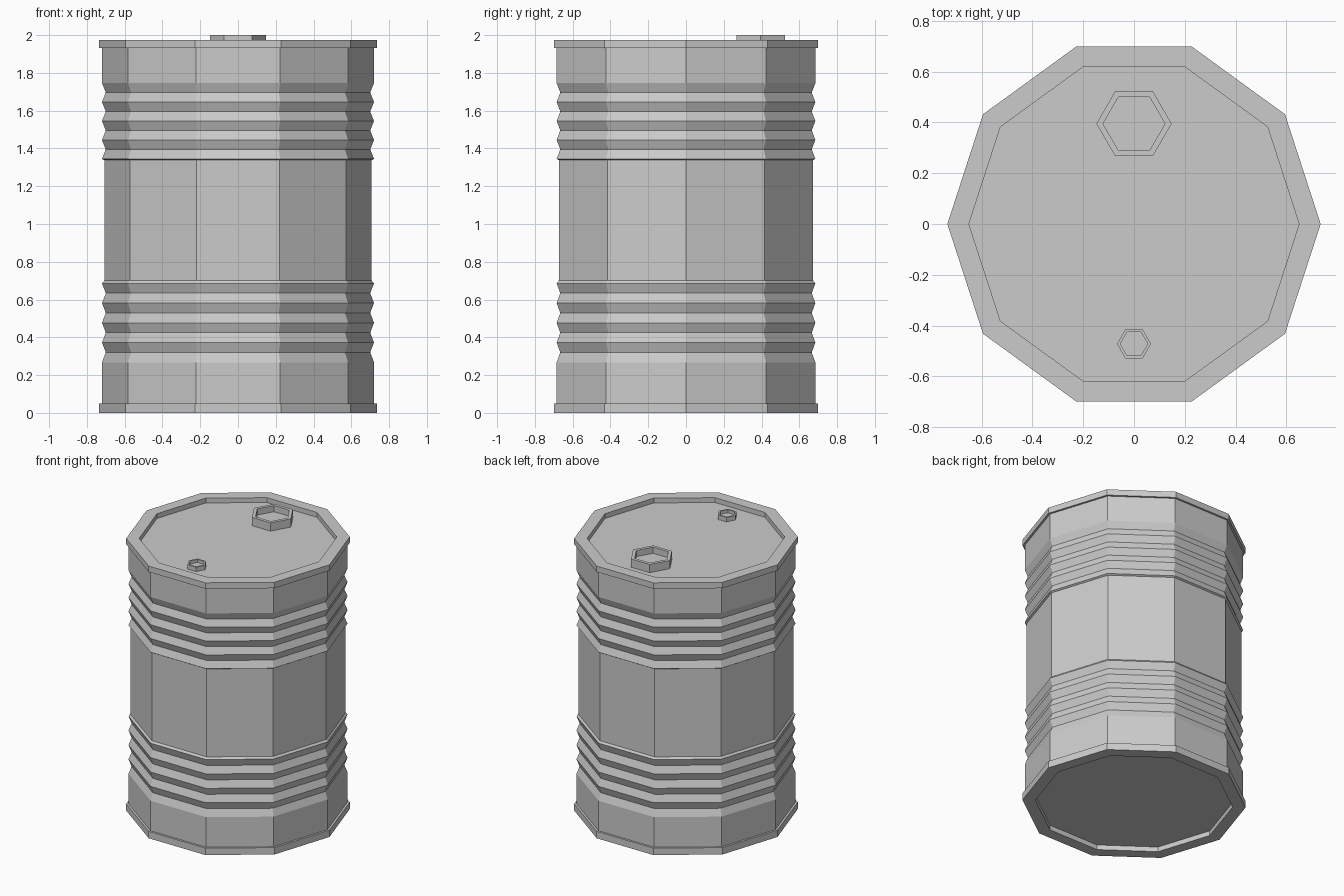
import bpy, bmesh
from math import cos, sin, tau

if "Cube" in bpy.data.objects:
    bpy.data.objects.remove(bpy.data.objects["Cube"])


def lathe(name, profile, sides, centre=(0, 0)):
    """Revolve an (radius, z) profile into a flat-sided closed solid."""
    bm = bmesh.new()
    rings = []
    for r, z in profile:
        rings.append([bm.verts.new((centre[0] + r * cos(tau * i / sides),
                                    centre[1] + r * sin(tau * i / sides), z))
                      for i in range(sides)])
    for a, b in zip(rings, rings[1:]):
        for i in range(sides):
            j = (i + 1) % sides
            bm.faces.new((a[i], a[j], b[j], b[i]))
    bm.faces.new(rings[0][::-1])
    bm.faces.new(rings[-1])
    bmesh.ops.recalc_face_normals(bm, faces=bm.faces)
    mesh = bpy.data.meshes.new(name)
    bm.to_mesh(mesh)
    bm.free()
    obj = bpy.data.objects.new(name, mesh)
    bpy.context.collection.objects.link(obj)
    return obj


RIM, BODY, GROOVE, WAIST, LID = 0.735, 0.72, 0.70, 0.708, 0.65


def ribs(z0, z1, grooves=4):
    """Zigzag band of crests and grooves between two heights."""
    step = (z1 - z0) / (2 * grooves)
    return [(GROOVE if i % 2 else BODY, z0 + i * step)
            for i in range(2 * grooves + 1)]


# Drum shell: recessed base, rims, two ribbed bands, plain waist, recessed lid
profile = [(LID, 0.035), (LID, 0), (RIM, 0), (RIM, 0.05), (BODY, 0.05)]
profile += ribs(0.268, 0.686)
profile += [(WAIST, 0.70), (WAIST, 1.338)]
profile += ribs(1.345, 1.746)
profile += [(BODY, 1.932), (RIM, 1.932), (RIM, 1.975), (LID, 1.975), (LID, 1.94)]
lathe("drum_body", profile, 10)


# Hexagonal bungs with hollow tops
def bung(name, y, radius, inner, top, depth):
    lathe(name, [(radius, 1.938), (radius, top), (inner, top),
                 (inner, top - depth)], 6, (0, y))


bung("large_bung", 0.395, 0.148, 0.122, 2.0, 0.045)
bung("small_bung", -0.472, 0.067, 0.054, 1.972, 0.022)
